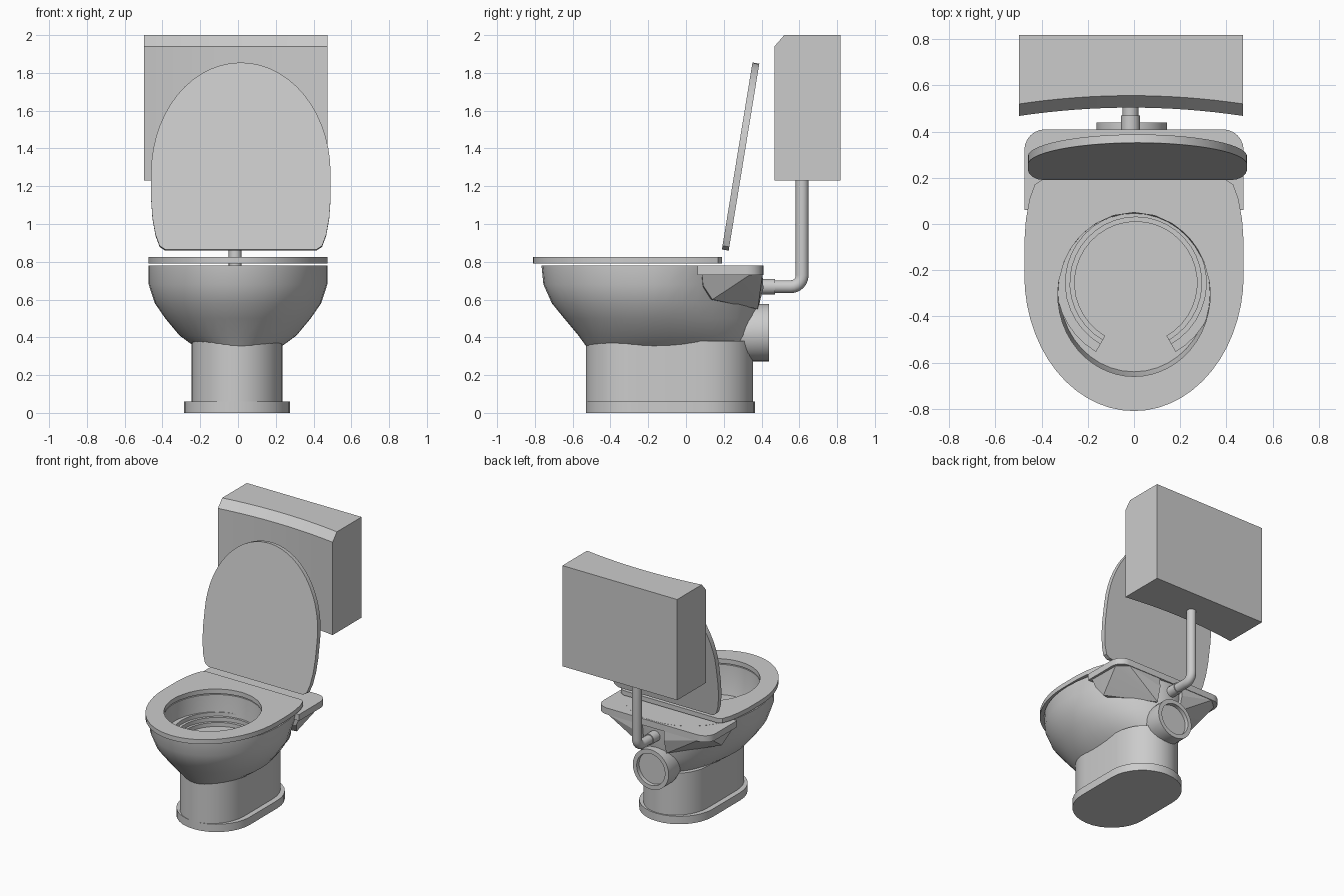
import bpy, bmesh, math
from mathutils import Vector

if "Cube" in bpy.data.objects:
    bpy.data.objects.remove(bpy.data.objects["Cube"])

grey = bpy.data.materials.new("ceramic_grey")
grey.diffuse_color = (0.6, 0.6, 0.6, 1)
grey.use_nodes = True
grey.node_tree.nodes["Principled BSDF"].inputs["Base Color"].default_value = grey.diffuse_color


def finish(name, bm, angle=30):
    bmesh.ops.recalc_face_normals(bm, faces=bm.faces)
    me = bpy.data.meshes.new(name)
    bm.to_mesh(me)
    bm.free()
    me.materials.append(grey)
    ob = bpy.data.objects.new(name, me)
    bpy.context.collection.objects.link(ob)
    bpy.ops.object.select_all(action='DESELECT')
    ob.select_set(True)
    bpy.context.view_layer.objects.active = ob
    bpy.ops.object.shade_smooth_by_angle(angle=math.radians(angle))
    return ob


def loft(name, rings, loop=False, angle=30):
    """Skin a list of equal-length point rings; loop joins last to first."""
    bm = bmesh.new()
    vs = [[bm.verts.new(p) for p in r] for r in rings]
    n = len(vs[0])
    pairs = list(zip(vs, vs[1:])) + ([(vs[-1], vs[0])] if loop else [])
    for a, b in pairs:
        for i in range(n):
            j = (i + 1) % n
            bm.faces.new((a[i], a[j], b[j], b[i]))
    if not loop:
        bm.faces.new(vs[0])
        bm.faces.new(vs[-1])
    return finish(name, bm, angle)


def at(pts, z):
    return [(x, y, z) for x, y in pts]


def oval(hw, yf, yc, yb, e=2.0, n=40):
    """Plan outline: elliptical front, superelliptical back."""
    pts = []
    for i in range(n):
        t = 2 * math.pi * i / n
        c, s = math.cos(t), math.sin(t)
        if s <= 0:
            pts.append((hw * c, yc + (yc - yf) * s))
        else:
            pts.append((math.copysign(abs(c) ** (2 / e), c) * hw, yc + (yb - yc) * s ** (2 / e)))
    return pts


def stadium(hw, yf, ya, yb, ye, x0=0.0, n=16):
    """Straight sides between ya and yb, rounded ends reaching yf and ye."""
    pts = []
    for k in range(2 * n + 2):
        i = k if k <= n else k - 1
        t = math.pi * i / n
        c, s = math.cos(t), math.sin(t)
        pts.append((x0 + hw * c, yb + (ye - yb) * s if k <= n else ya + (ya - yf) * s))
    return pts


def tube(name, path, radius, n=20):
    """Round pipe along a path lying in the YZ plane."""
    rings = []
    path = [Vector(p) for p in path]
    for i, p in enumerate(path):
        d = (path[min(i + 1, len(path) - 1)] - path[max(i - 1, 0)]).normalized()
        side = Vector((1, 0, 0))
        up = d.cross(side)
        rings.append([p + radius * (math.cos(2 * math.pi * k / n) * side
                                    + math.sin(2 * math.pi * k / n) * up) for k in range(n)])
    return loft(name, rings)


# Foot and pedestal
foot = stadium(0.28, -0.53, -0.25, 0.085, 0.365, -0.005)
loft("foot", [at(foot, 0), at(foot, 0.06)])
column = stadium(0.24, -0.53, -0.26, 0.085, 0.355, -0.005)
loft("pedestal", [at(column, 0.05), at(column, 0.38)])

# Bowl: outer skin upward, rim, then inner wall down to the floor
skin = [(0.355, 0.235, -0.53, 0.33, 2), (0.41, 0.31, -0.57, 0.355, 2),
        (0.50, 0.385, -0.645, 0.375, 1.9), (0.58, 0.44, -0.71, 0.39, 1.8),
        (0.68, 0.473, -0.755, 0.40, 1.8), (0.78, 0.475, -0.765, 0.40, 2.2)]
rings = [at(oval(hw, yf, -0.17, yb, e), z) for z, hw, yf, yb, e in skin]
for z, hw, yf, yb in [(0.78, 0.335, -0.665, 0.055), (0.66, 0.33, -0.66, 0.05), (0.56, 0.32, -0.64, 0.04)]:
    rings.append(at(oval(hw, yf, -0.3, yb), z))
loft("bowl", rings, angle=25)

# Stepped ledges inside the bowl, open toward the front
for k, (r, z) in enumerate([(0.265, 0.59), (0.285, 0.62), (0.305, 0.65)]):
    ring_pts = []
    for i in range(33):
        t = math.radians(-60 + 300 * i / 32)
        c, s = math.cos(t), math.sin(t)
        ring_pts.append([(0.008 + q * c, -0.255 + q * s, h)
                         for q, h in ((r, 0.55), (0.345, 0.55), (0.345, z), (r, z))])
    loft(f"bowl_ledge_{k + 1}", ring_pts)

# Rear shelf with rounded back corners
shelf = [(-0.475, 0.06), (0.475, 0.06)]
for sx, a0 in ((1, 0), (-1, 90)):
    for i in range(7):
        t = math.radians(a0 + 15 * i)
        shelf.append((sx * 0.385 + 0.09 * math.cos(t), 0.32 + 0.09 * math.sin(t)))
loft("rear_shelf", [at(shelf, 0.73), at(shelf, 0.779)])

# Faceted wings under the shelf
for sx, side in ((1, "right"), (-1, "left")):
    bm = bmesh.new()
    for x, y, z in [(0.2, 0.085, 0.732), (0.46, 0.085, 0.732), (0.455, 0.34, 0.732), (0.38, 0.405, 0.732),
                    (0.1, 0.405, 0.732), (0.43, 0.09, 0.675), (0.40, 0.14, 0.60), (0.40, 0.22, 0.68),
                    (0.1, 0.41, 0.66), (0.1, 0.38, 0.55), (0.1, 0.085, 0.6)]:
        bm.verts.new((sx * x, y, z))
    res = bmesh.ops.convex_hull(bm, input=bm.verts)
    bmesh.ops.delete(bm, geom=[v for v in bm.verts if not v.link_faces], context='VERTS')
    finish(f"{side}_wing", bm, 15)

# Shared outline of seat and lid: elliptical front, tapered flat back
half = [(0.475 * math.cos(t), -0.22 - 0.59 * math.sin(t))
        for t in (math.pi / 2 * i / 14 for i in range(15))]
half = half[::-1] + [(0.475, -0.08), (0.468, 0.02), (0.452, 0.11), (0.43, 0.17), (0.40, 0.19),
                     (0.27, 0.19), (0.13, 0.19), (0, 0.19)]
outline = half + [(-x, y) for x, y in half[-2:0:-1]]

# Seat ring
hole = []
for x, y in outline:
    t = math.atan2((y + 0.305) / 0.355, x / 0.33)
    hole.append((0.33 * math.cos(t), -0.305 + 0.355 * math.sin(t)))
loft("seat", [at(outline, 0.79), at(outline, 0.825), at(hole, 0.825), at(hole, 0.79)], loop=True)

# Raised lid, leaning back
front = [(x + 0.015, 0.19 + 0.162 * (0.19 - y), 0.865 + 0.99 * (0.19 - y)) for x, y in outline]
back = [(x, y + 0.036, z + 0.006) for x, y, z in front]
back = [(x, y, z - 0.012) for x, y, z in back]
loft("lid", [front, back])

# Cistern with a concave front and chamfered top edge
columns = []
for i in range(17):
    u = -1 + i / 8
    x = -0.0125 + 0.4855 * u
    y = 0.468 + 0.036 * (1 - u * u)
    columns.append([(x, 0.818, 1.23), (x, y, 1.23), (x, y, 1.94), (x, y + 0.052, 2.0), (x, 0.818, 2.0)])
loft("cistern", columns)

# Flush pipe with elbow, and its collar
px = -0.015
path = [(px, 0.36, 0.668), (px, 0.555, 0.668)]
path += [(px, 0.555 + 0.06 * math.sin(t), 0.728 - 0.06 * math.cos(t))
         for t in (math.pi / 12 * i for i in range(1, 6))]
path += [(px, 0.615, 0.728), (px, 0.615, 1.24)]
tube("flush_pipe", path, 0.034)
tube("pipe_collar", [(px, 0.33, 0.668), (px, 0.47, 0.668)], 0.041)

# Drain outlet with a recessed end
drain = []
for r, y in [(0.12, 0.2), (0.152, 0.33), (0.152, 0.44), (0.12, 0.44), (0.12, 0.41)]:
    drain.append([(-0.01 + r * math.cos(math.pi * k / 16), y, 0.425 + r * math.sin(math.pi * k / 16))
                  for k in range(32)])
loft("drain_outlet", drain)
